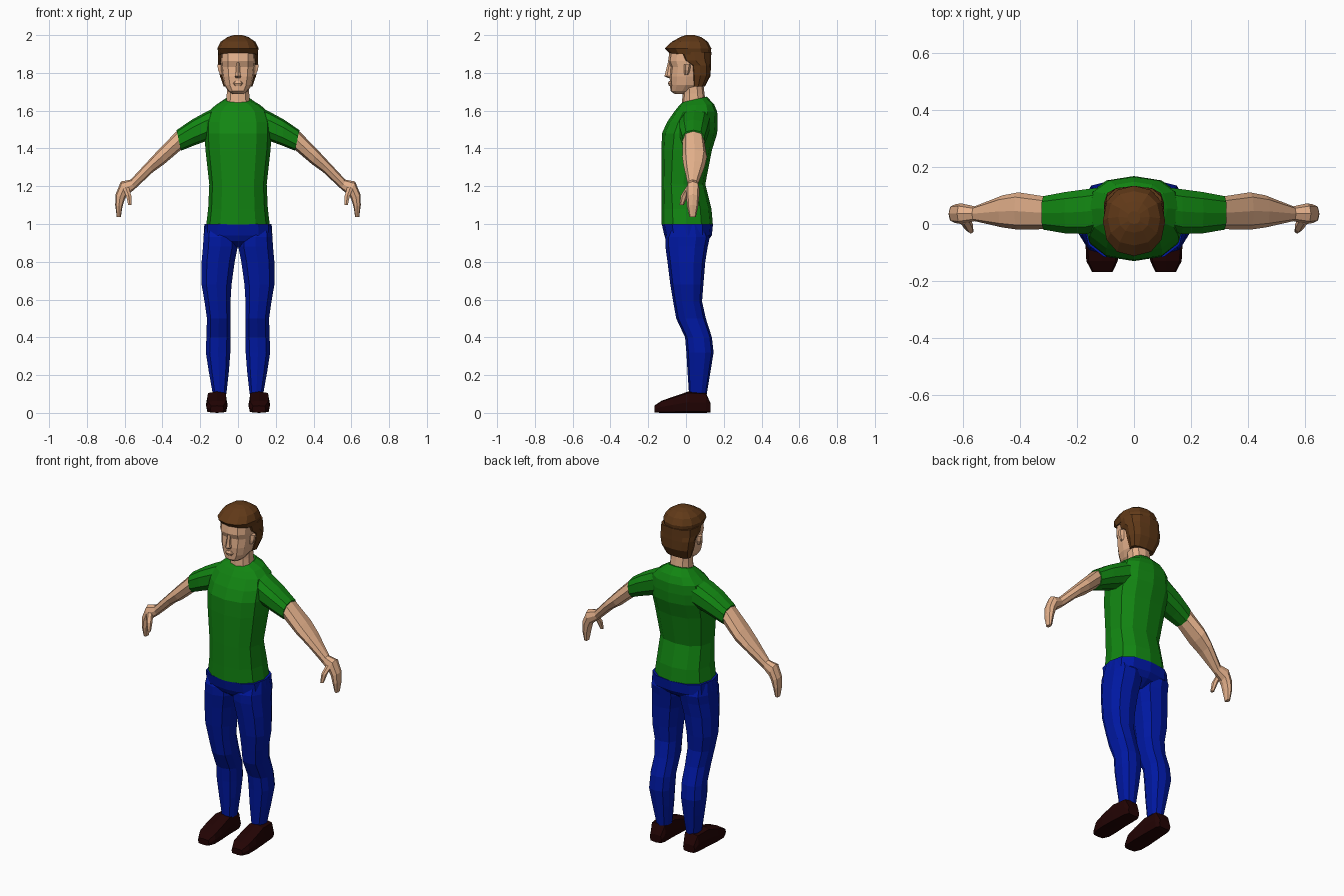
import bpy, bmesh, math
from mathutils import Vector as V


def material(name, rgb):
    m = bpy.data.materials.new(name)
    m.diffuse_color = (*rgb, 1)
    return m


GREEN = material("shirt green", (0.006, 0.235, 0.006))
BLUE = material("trouser blue", (0.0, 0.009, 0.36))
SKIN = material("skin", (0.78, 0.44, 0.26))
BROWN = material("hair brown", (0.118, 0.041, 0.009))
DARK = material("shoe brown", (0.016, 0.001, 0.001))


def loft(name, rings, mat, n=10, e=0.85, mirror=False):
    """Skin a row of rounded cross-sections, each (centre, half axis u, half axis v)."""
    bm = bmesh.new()
    rows = []
    for c, u, v in rings:
        row = []
        for i in range(n):
            a = 2 * math.pi * i / n
            s, t = math.cos(a), math.sin(a)
            s = math.copysign(abs(s) ** e, s) if abs(s) > 1e-6 else 0
            t = math.copysign(abs(t) ** e, t) if abs(t) > 1e-6 else 0
            row.append(bm.verts.new(c + u * s + v * t))
        rows.append(row)
    for a, b in zip(rows, rows[1:]):
        for i in range(n):
            j = (i + 1) % n
            bm.faces.new((a[i], a[j], b[j], b[i]))
    bm.faces.new(rows[0])
    bm.faces.new(rows[-1])
    bmesh.ops.recalc_face_normals(bm, faces=bm.faces)
    me = bpy.data.meshes.new(name)
    bm.to_mesh(me)
    bm.free()
    me.materials.append(mat)
    ob = bpy.data.objects.new(name, me)
    bpy.context.collection.objects.link(ob)
    if mirror:
        ob.modifiers.new("mirror", "MIRROR").use_mirror_merge = False
    return ob


def level(z, x0, x1, y0, y1, tilt=0):
    """Horizontal section at height z, its back raised by tilt."""
    return (V(((x0 + x1) / 2, (y0 + y1) / 2, z)),
            V((0, (y1 - y0) / 2, tilt)), V(((x1 - x0) / 2, 0, 0)))


def mid(z, hx, y0, y1, tilt=0):
    return level(z, -hx, hx, y0, y1, tilt)


def limb(xt, zt, xb, zb, y0, y1):
    """Section of an arm between a top and a bottom point."""
    return (V(((xt + xb) / 2, (y0 + y1) / 2, (zt + zb) / 2)),
            V(((xt - xb) / 2, 0, (zt - zb) / 2)), V((0, (y1 - y0) / 2, 0)))


def upright(y, x0, x1, z0, z1):
    """Section facing along y."""
    return (V(((x0 + x1) / 2, y, (z0 + z1) / 2)),
            V(((x1 - x0) / 2, 0, 0)), V((0, 0, (z1 - z0) / 2)))


# shirt body
loft("shirt", [mid(0.998, 0.168, -0.13, 0.142), mid(1.08, 0.158, -0.13, 0.135),
               mid(1.21, 0.152, -0.13, 0.102), mid(1.39, 0.172, -0.13, 0.137),
               mid(1.48, 0.178, -0.127, 0.165), mid(1.54, 0.175, -0.10, 0.168),
               mid(1.595, 0.158, -0.062, 0.165), mid(1.63, 0.118, -0.038, 0.148, 0.005),
               mid(1.659, 0.07, -0.02, 0.11, 0.015)], GREEN, 12, 0.85)

# sleeves
loft("sleeve", [limb(0.09, 1.63, 0.09, 1.47, -0.02, 0.135),
                limb(0.17, 1.593, 0.165, 1.44, -0.038, 0.125),
                limb(0.243, 1.553, 0.235, 1.415, -0.036, 0.115),
                limb(0.325, 1.497, 0.302, 1.388, -0.022, 0.10)],
     GREEN, 10, 0.8, True)

# arm and hand
loft("arm", [limb(0.30, 1.50, 0.28, 1.41, -0.015, 0.09),
             limb(0.326, 1.490, 0.305, 1.390, -0.018, 0.097),
             limb(0.42, 1.394, 0.392, 1.316, -0.02, 0.111),
             limb(0.475, 1.335, 0.45, 1.275, -0.012, 0.10),
             limb(0.568, 1.235, 0.548, 1.183, 0.01, 0.062),
             limb(0.62, 1.225, 0.59, 1.15, 0.0, 0.072),
             limb(0.649, 1.155, 0.60, 1.13, 0.003, 0.07),
             limb(0.65, 1.10, 0.612, 1.09, 0.005, 0.065),
             limb(0.642, 1.038, 0.62, 1.038, 0.018, 0.052)],
     SKIN, 8, 0.85, True)
loft("thumb", [level(1.195, 0.575, 0.615, 0.0, 0.035),
               level(1.15, 0.563, 0.595, -0.028, 0.01),
               level(1.10, 0.562, 0.582, -0.034, -0.012)], SKIN, 6, 1, True)

# trousers
loft("trouser_seat", [mid(1.0, 0.178, -0.128, 0.143), mid(0.94, 0.182, -0.115, 0.137),
                      mid(0.91, 0.13, -0.10, 0.115), mid(0.875, 0.03, -0.05, 0.06)],
     BLUE, 12, 0.74)
loft("trouser_leg", [level(0.995, 0.02, 0.176, -0.08, 0.10),
                     level(0.93, 0.0, 0.186, -0.11, 0.126),
                     level(0.88, -0.002, 0.189, -0.109, 0.115),
                     level(0.80, 0.014, 0.196, -0.098, 0.102),
                     level(0.68, 0.031, 0.196, -0.083, 0.092),
                     level(0.59, 0.037, 0.18, -0.068, 0.085),
                     level(0.50, 0.036, 0.167, -0.052, 0.105),
                     level(0.40, 0.036, 0.17, -0.005, 0.137),
                     level(0.32, 0.038, 0.173, 0.002, 0.146),
                     level(0.22, 0.046, 0.157, 0.008, 0.13),
                     level(0.10, 0.06, 0.135, 0.016, 0.11)],
     BLUE, 10, 0.8, True)

# shoes
loft("shoe", [upright(-0.168, 0.075, 0.147, 0.002, 0.038),
              upright(-0.13, 0.057, 0.167, 0, 0.064),
              upright(-0.07, 0.055, 0.17, 0, 0.085),
              upright(0.012, 0.058, 0.166, 0, 0.113),
              upright(0.105, 0.06, 0.158, 0, 0.108),
              upright(0.13, 0.072, 0.148, 0.003, 0.05)],
     DARK, 8, 0.42, True)

# neck and head
loft("neck", [mid(1.635, 0.066, -0.022, 0.105), mid(1.69, 0.062, -0.018, 0.098),
              mid(1.76, 0.062, -0.02, 0.09)], SKIN, 10, 0.85)
loft("head", [mid(1.688, 0.03, -0.06, 0.0), mid(1.705, 0.052, -0.083, 0.045),
              mid(1.735, 0.073, -0.084, 0.08), mid(1.78, 0.084, -0.087, 0.10),
              mid(1.832, 0.09, -0.082, 0.11), mid(1.862, 0.092, -0.095, 0.115),
              mid(1.93, 0.09, -0.085, 0.115)], SKIN, 12, 0.78)
loft("nose", [mid(1.855, 0.009, -0.096, -0.06), mid(1.80, 0.014, -0.11, -0.06),
              mid(1.783, 0.019, -0.114, -0.06), mid(1.772, 0.014, -0.094, -0.06)],
     SKIN, 6, 1)
loft("lips", [mid(1.758, 0.016, -0.09, -0.06), mid(1.745, 0.026, -0.096, -0.06),
              mid(1.73, 0.018, -0.09, -0.06)], SKIN, 8, 0.8)
loft("ear", [level(1.79, 0.07, 0.096, -0.008, 0.012),
             level(1.815, 0.07, 0.108, -0.012, 0.022),
             level(1.845, 0.07, 0.112, -0.01, 0.024)], SKIN, 6, 1, True)

# hair: swept crown, plus the part covering the back of the head
loft("hair_crown", [mid(1.896, 0.102, -0.088, 0.128, -0.008),
                    mid(1.93, 0.109, -0.112, 0.134),
                    mid(1.965, 0.092, -0.075, 0.115), mid(1.99, 0.055, -0.03, 0.08),
                    mid(2.0, 0.022, 0.0, 0.045)], BROWN, 12, 0.88)
loft("hair_back", [mid(1.728, 0.076, 0.03, 0.10), mid(1.785, 0.096, 0.022, 0.13),
                   mid(1.84, 0.105, 0.016, 0.132), mid(1.865, 0.106, -0.03, 0.133),
                   mid(1.91, 0.106, -0.05, 0.134)], BROWN, 12, 0.75)
